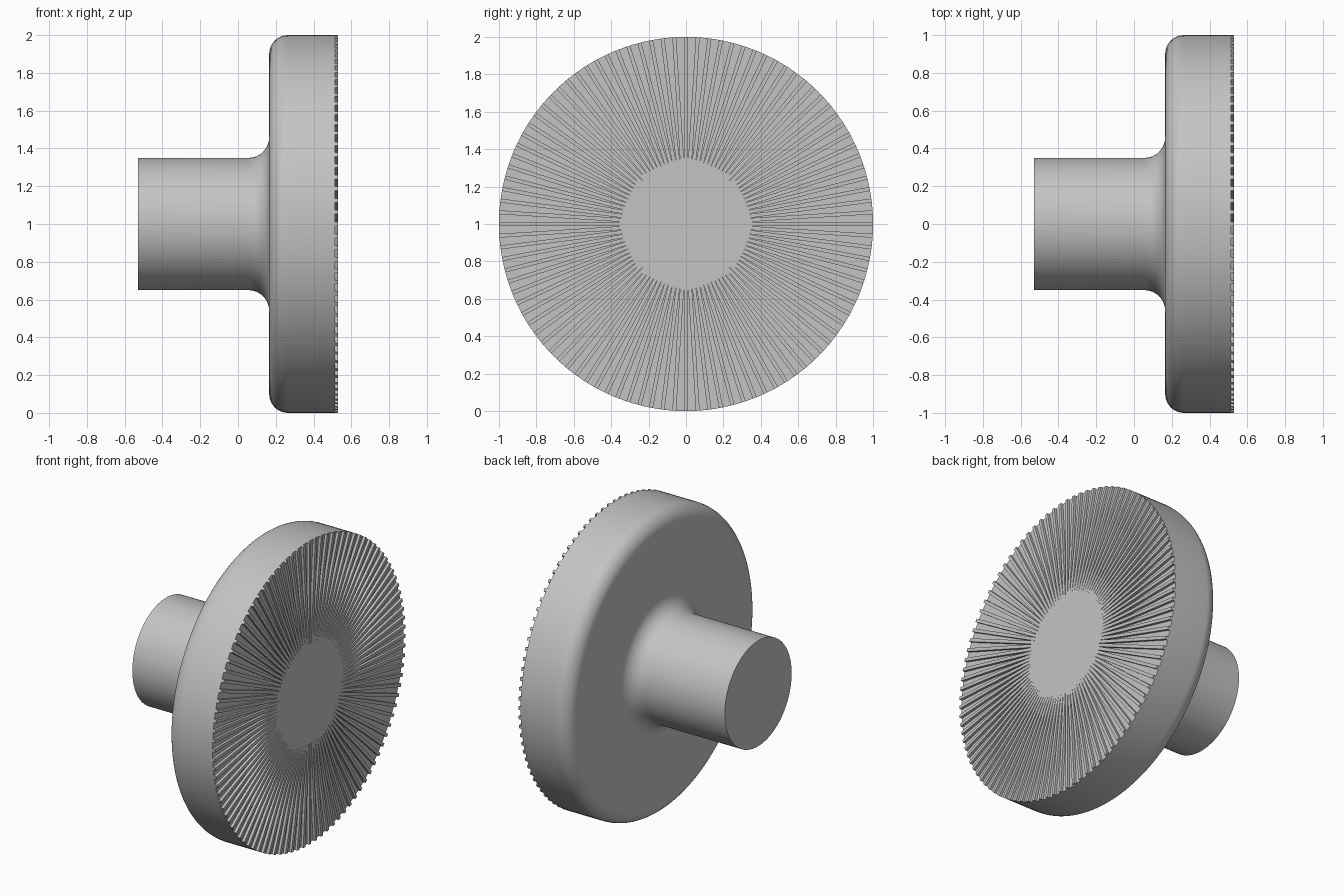
import bpy
import bmesh
from math import sin, cos, tan, pi, sqrt, radians
from mathutils import Vector, Matrix

cube = bpy.data.objects.get("Cube")
if cube:
    bpy.data.objects.remove(cube, do_unlink=True)

TEETH = 100
CENTRE = Vector((0, 0, 1))
BACK, FACE, FLOOR = -0.53, 0.53, 0.513   # positions along the axis
SHAFT_R, RIM_R, HUB_R = 0.35, 1.0, 0.33

grey = bpy.data.materials.new("plain_grey")
grey.use_nodes = True
colour = (0.55, 0.55, 0.55, 1)
grey.diffuse_color = colour
grey.node_tree.nodes["Principled BSDF"].inputs["Base Color"].default_value = colour


def finish(bm, name, smooth):
    bmesh.ops.recalc_face_normals(bm, faces=bm.faces)
    mesh = bpy.data.meshes.new(name)
    bm.to_mesh(mesh)
    bm.free()
    obj = bpy.data.objects.new(name, mesh)
    bpy.context.collection.objects.link(obj)
    mesh.materials.append(grey)
    if smooth:
        bpy.ops.object.select_all(action='DESELECT')
        obj.select_set(True)
        bpy.context.view_layer.objects.active = obj
        bpy.ops.object.shade_smooth_by_angle(angle=radians(30))
    return obj


def arc(cx, cr, radius, start, end, steps=10):
    """Points (axis position, radius) along a circular arc."""
    angles = [radians(start + (end - start) * i / steps) for i in range(steps + 1)]
    return [(cx + radius * cos(a), cr + radius * sin(a)) for a in angles]


# Shaft and disc: one turned profile with a fillet and a rounded back edge
profile = [(BACK, 0), (BACK, SHAFT_R)]
profile += arc(0.055, SHAFT_R + 0.11, 0.11, -90, 0)
profile += arc(0.265, RIM_R - 0.1, 0.1, 180, 90)
profile += [(FLOOR, RIM_R), (FLOOR, 0)]
bm = bmesh.new()
verts = [bm.verts.new(CENTRE + Vector((x, 0, r))) for x, r in profile]
edges = [bm.edges.new(pair) for pair in zip(verts, verts[1:])]
bmesh.ops.spin(bm, geom=verts + edges, cent=CENTRE, axis=(1, 0, 0),
               angle=2 * pi, steps=128, use_duplicate=False)
bmesh.ops.remove_doubles(bm, verts=bm.verts, dist=0.0001)
finish(bm, "shaft_and_disc", True)

# Serrated face: a flush hub with straight teeth running out to the rim
half = HUB_R * tan(pi / TEETH)
tip = sqrt(RIM_R ** 2 - half ** 2)
bm = bmesh.new()
for i in range(TEETH):
    turn = Matrix.Rotation(2 * pi * i / TEETH, 3, 'X')

    def point(y, z):
        return bm.verts.new(CENTRE + turn @ Vector((FACE, y, z)))

    bm.faces.new([point(-half, HUB_R), point(half, HUB_R),
                  point(half, tip), point(-half, tip)])
    bm.faces.new([point(0, 0), point(half, HUB_R), point(-half, HUB_R)])
bmesh.ops.remove_doubles(bm, verts=bm.verts, dist=0.0001)
bmesh.ops.recalc_face_normals(bm, faces=bm.faces)
rim = [e for e in bm.edges if e.is_boundary]
walls = bmesh.ops.extrude_edge_only(bm, edges=rim)["geom"]
lower = [v for v in walls if isinstance(v, bmesh.types.BMVert)]
bmesh.ops.translate(bm, verts=lower, vec=(FLOOR - FACE, 0, 0))
finish(bm, "radial_teeth", False)
